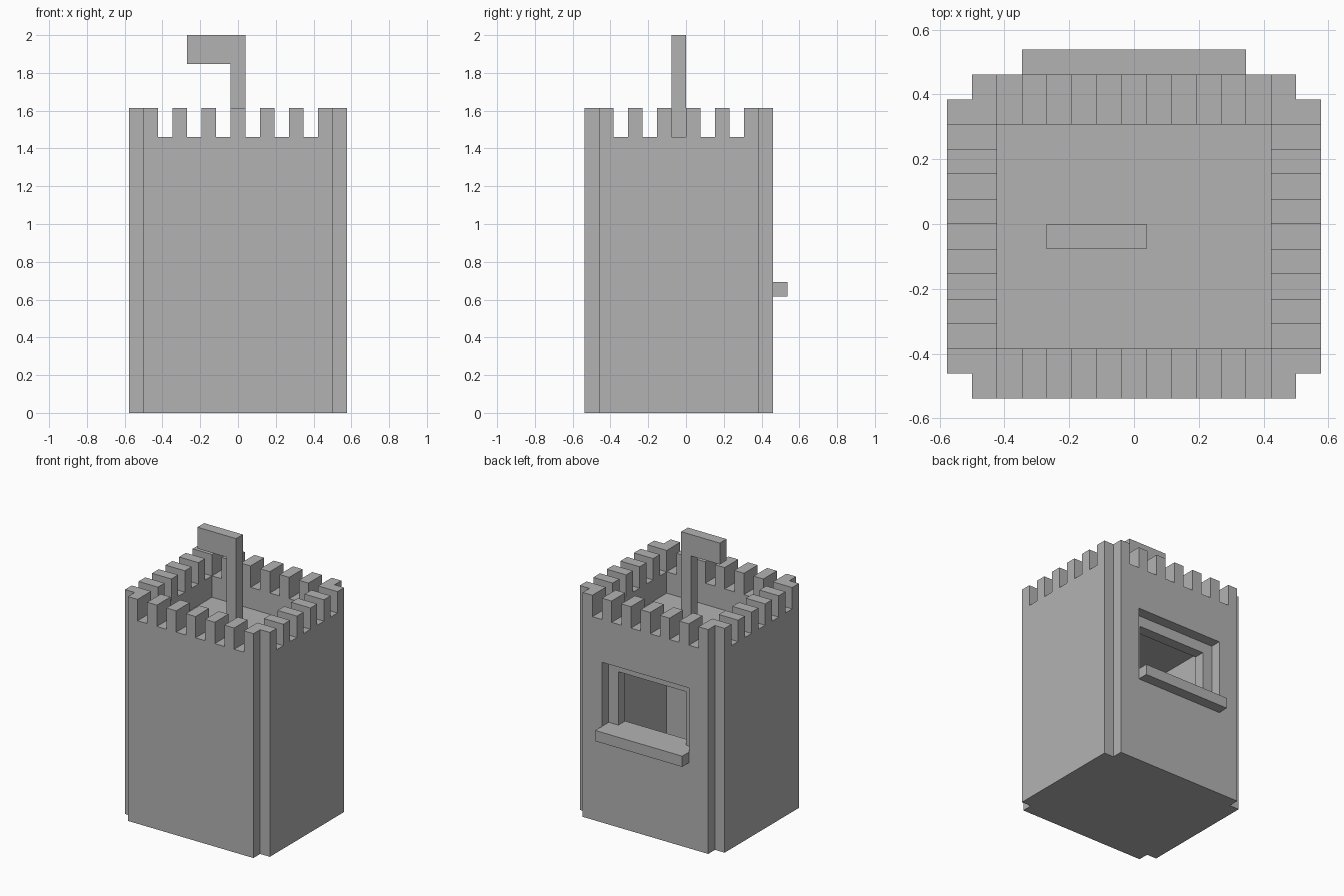
import bpy
import bmesh

if "Cube" in bpy.data.objects:
    bpy.data.objects.remove(bpy.data.objects["Cube"], do_unlink=True)

U = 1 / 13  # one block of the tower

stone = bpy.data.materials.new("grey_stone")
stone.use_nodes = True
grey = (0.45, 0.45, 0.45, 1)
stone.diffuse_color = grey
stone.node_tree.nodes["Principled BSDF"].inputs["Base Color"].default_value = grey


def prism(name, outline, depth):
    """Extrude a closed outline (in blocks) along the depth vector."""
    bm = bmesh.new()
    face = bm.faces.new([bm.verts.new(p) for p in outline])
    top = bmesh.ops.extrude_face_region(bm, geom=[face])
    moved = [g for g in top["geom"] if isinstance(g, bmesh.types.BMVert)]
    bmesh.ops.translate(bm, verts=moved, vec=depth)
    bmesh.ops.recalc_face_normals(bm, faces=bm.faces)
    bmesh.ops.scale(bm, verts=bm.verts, vec=(U, U, U))
    mesh = bpy.data.meshes.new(name)
    bm.to_mesh(mesh)
    bm.free()
    mesh.materials.append(stone)
    obj = bpy.data.objects.new(name, mesh)
    bpy.context.collection.objects.link(obj)
    return obj


def box(name, x, y, z):
    outline = [(x[0], y[0], z[0]), (x[1], y[0], z[0]),
               (x[1], y[1], z[0]), (x[0], y[1], z[0])]
    return prism(name, outline, (0, 0, z[1] - z[0]))


def cut(target, x, y, z):
    """Subtract a box from the target."""
    cutter = box("cutter", x, y, z)
    cutter.hide_render = True
    mod = target.modifiers.new("cut", "BOOLEAN")
    mod.operation = "DIFFERENCE"
    mod.solver = "EXACT"
    mod.object = cutter
    bpy.context.view_layer.objects.active = target
    bpy.ops.object.modifier_apply(modifier=mod.name)
    bpy.data.objects.remove(cutter, do_unlink=True)


# Tower body: a rectangle with notched corners
W, F, B = 7.5, -7, 6
plan = [(-W + 1, F), (W - 1, F), (W - 1, F + 1), (W, F + 1),
        (W, B - 1), (W - 1, B - 1), (W - 1, B), (-W + 1, B),
        (-W + 1, B - 1), (-W, B - 1), (-W, F + 1), (-W + 1, F + 1)]
tower = prism("tower", [(x, y, 0) for x, y in plan], (0, 0, 21))

# Sunken roof and hollow room
inside_x, inside_y = (-5.5, 5.5), (-5, 4)
cut(tower, inside_x, inside_y, (17, 23))
cut(tower, inside_x, inside_y, (1, 16))

# Stepped window in the back wall
cut(tower, (-4.5, 4.5), (5, 8), (9, 15))
cut(tower, (-3.5, 3.5), (3, 6), (9, 14))

# Battlement gaps, each cut through opposite walls
for x in range(-5, 6, 2):
    cut(tower, (x - 0.5, x + 0.5), (-9, 9), (19, 23))
for y in range(-5, 4, 2):
    cut(tower, (-9, 9), (y, y + 1), (19, 23))

# Window sill
box("window_sill", (-4.5, 4.5), (6, 7), (8, 9))

# Flag on its pole
flag = [(0.5, 17), (0.5, 26), (-3.5, 26), (-3.5, 24), (-0.5, 24), (-0.5, 17)]
prism("flag_and_pole", [(x, -1, z) for x, z in flag], (0, 1, 0))
